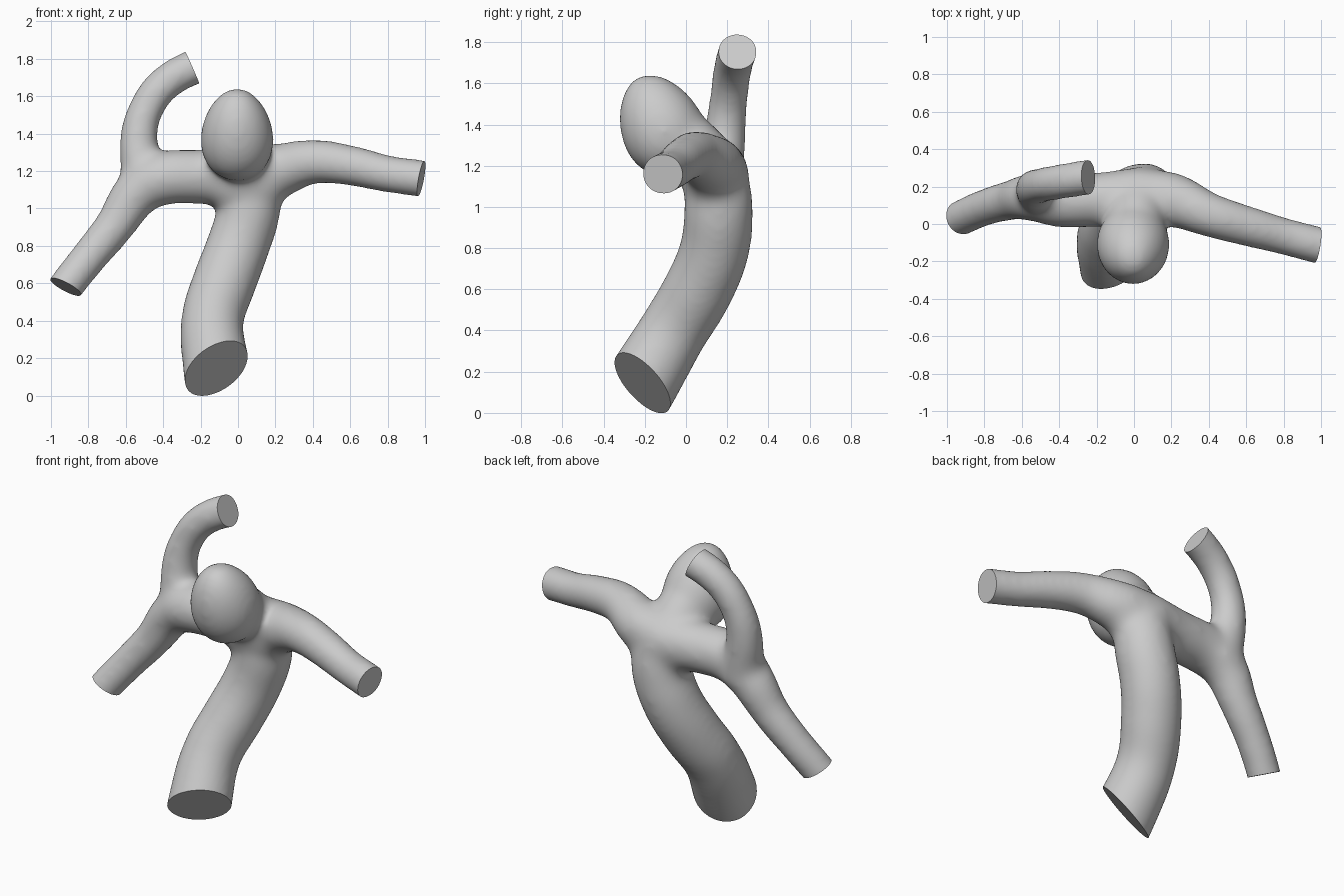
import bpy, bmesh
from mathutils import Vector, Matrix

cube = bpy.data.objects.get("Cube")
if cube:
    bpy.data.objects.remove(cube, do_unlink=True)

grey = bpy.data.materials.new("plain_grey")
grey.use_nodes = True
grey.diffuse_color = (0.6, 0.6, 0.6, 1)
grey.node_tree.nodes["Principled BSDF"].inputs["Base Color"].default_value = grey.diffuse_color

# Each limb: path points (x, y, z, radius), ending past its cut
trunk = [(.06, .15, 1.2, .14), (.06, .158, 1.0, .162), (0, .14, .8, .163), (-.075, .06, .6, .165),
         (-.137, -.06, .4, .161), (-.115, -.21, .15, .174), (-.09, -.3, 0, .178)]
left_arm = [(.0, .15, 1.18, .14), (.2, .13, 1.2, .14), (.4, .05, 1.25, .112), (.6, -.01, 1.23, .102),
            (.8, -.065, 1.185, .093), (.98, -.112, 1.16, .094), (1.15, -.15, 1.13, .094)]
right_arm = [(.05, .15, 1.17, .15), (-.2, .13, 1.17, .138), (-.4, .125, 1.16, .137), (-.52, .142, 1.1, .125),
             (-.665, .125, .9, .1), (-.8, .087, .735, .092), (-.92, .035, .583, .09), (-1.02, -.02, .44, .09)]
upper_branch = [(-.48, .15, 1.08, .12), (-.515, .172, 1.22, .107), (-.532, .19, 1.37, .094), (-.497, .207, 1.52, .087),
                (-.4, .225, 1.66, .088), (-.245, .25, 1.753, .09), (-.1, .27, 1.8, .09)]
neck = [(.03, .13, 1.19, .14), (.01, .02, 1.29, .15), (0, -.08, 1.38, .14)]

# Flat cuts: centre and outward direction
cuts = [((-.105, -.21, .152), (.42, -.64, -.62)), ((.98, -.11, 1.16), (.97, -.15, -.18)),
        ((-.92, .035, .58), (-.45, -.25, -.85)), ((-.245, .25, 1.753), (.91, .03, .4))]


def evaluated_mesh(obj):
    bpy.context.view_layer.update()
    dg = bpy.context.evaluated_depsgraph_get()
    return bpy.data.meshes.new_from_object(obj.evaluated_get(dg))


def add_egg(bm, centre, size, taper=0, lean=0):
    verts = bmesh.ops.create_uvsphere(bm, u_segments=32, v_segments=20, radius=1)["verts"]
    for v in verts:
        k = 1 - taper * v.co.z
        v.co = Vector((v.co.x * size[0] * k, v.co.y * size[1] * k, v.co.z * size[2]))
    place = Matrix.Translation(centre) @ Matrix.Rotation(lean, 4, "X")
    bmesh.ops.transform(bm, matrix=place, verts=verts)


# Swept limbs
curve = bpy.data.curves.new("limb_paths", "CURVE")
curve.dimensions = "3D"
curve.bevel_depth = 1
curve.bevel_resolution = 6
curve.use_fill_caps = True
for path in (trunk, left_arm, right_arm, upper_branch, neck):
    spline = curve.splines.new("BEZIER")
    spline.bezier_points.add(len(path) - 1)
    for point, (x, y, z, r) in zip(spline.bezier_points, path):
        point.co = (x, y, z)
        point.radius = r + .009
        point.handle_left_type = point.handle_right_type = "AUTO"
paths = bpy.data.objects.new("limb_paths", curve)
bpy.context.collection.objects.link(paths)
bm = bmesh.new()
bm.from_mesh(evaluated_mesh(paths))
bpy.data.objects.remove(paths, do_unlink=True)

# Head leaning forward and narrowing to the top, and a fuller chest
add_egg(bm, (-.005, -.124, 1.4), (.196, .203, .26), taper=.16, lean=.42)
add_egg(bm, (.03, .135, 1.13), (.27, .16, .15))

# Fuse the parts into one soft surface
mesh = bpy.data.meshes.new("branching_body")
bm.to_mesh(mesh)
bm.free()
body = bpy.data.objects.new("branching_body", mesh)
bpy.context.collection.objects.link(body)
remesh = body.modifiers.new("fuse", "REMESH")
remesh.mode = "VOXEL"
remesh.voxel_size = .016
soften = body.modifiers.new("soften", "SMOOTH")
soften.factor = .5
soften.iterations = 50
fused = evaluated_mesh(body)
body.modifiers.clear()

# Slice each limb end flat and close it
bm = bmesh.new()
bm.from_mesh(fused)
for centre, direction in cuts:
    c, n = Vector(centre), Vector(direction).normalized()
    near = [f for f in bm.faces if (f.calc_center_median() - c).length < .3]
    geom = set(near) | {e for f in near for e in f.edges} | {v for f in near for v in f.verts}
    bmesh.ops.bisect_plane(bm, geom=list(geom), plane_co=c, plane_no=n, dist=1e-5)
    beyond = [v for v in bm.verts if (v.co - c).length < .33 and (v.co - c).dot(n) > 1e-4]
    bmesh.ops.delete(bm, geom=beyond, context="VERTS")
    rim = [e for e in bm.edges if e.is_boundary]
    bmesh.ops.holes_fill(bm, edges=rim, sides=0)
bmesh.ops.recalc_face_normals(bm, faces=bm.faces)
bm.to_mesh(mesh)
bm.free()

mesh.materials.clear()
mesh.materials.append(grey)
bpy.ops.object.select_all(action="DESELECT")
body.select_set(True)
bpy.context.view_layer.objects.active = body
bpy.ops.object.shade_smooth_by_angle(angle=.6)
